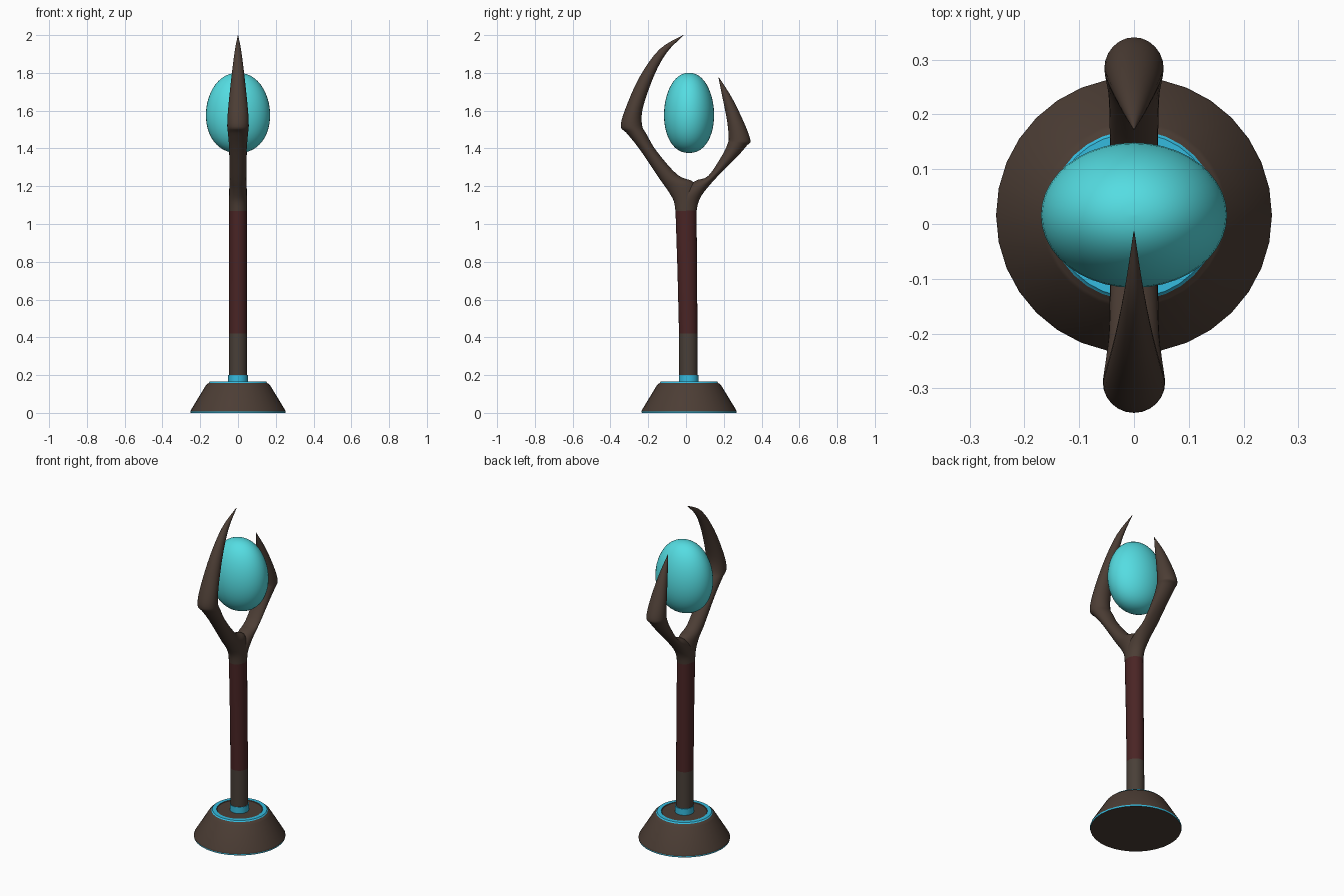
import bpy, bmesh, math
from mathutils import Vector

if "Cube" in bpy.data.objects:
    bpy.data.objects.remove(bpy.data.objects["Cube"])

def mat(name, rgb):
    m = bpy.data.materials.new(name)
    m.diffuse_color = (*rgb, 1)
    m.use_nodes = True
    m.node_tree.nodes["Principled BSDF"].inputs["Base Color"].default_value = m.diffuse_color
    return m

BROWN = mat("dark brown", (0.072, 0.047, 0.035))
GREY = mat("grey brown", (0.067, 0.050, 0.039))
RED = mat("dark red grip", (0.068, 0.018, 0.018))
BLUE = mat("blue trim", (0.035, 0.50, 0.74))
TEAL = mat("turquoise", (0.09, 0.72, 0.76))

def finish(name, bm, mats, rule=None, angle=40):
    """Turn a bmesh into a smooth object, materials picked by a rule on the face centre."""
    bmesh.ops.recalc_face_normals(bm, faces=bm.faces)
    if rule:
        for f in bm.faces:
            f.material_index = rule(f)
    me = bpy.data.meshes.new(name)
    bm.to_mesh(me)
    bm.free()
    for m in mats:
        me.materials.append(m)
    ob = bpy.data.objects.new(name, me)
    bpy.context.collection.objects.link(ob)
    bpy.ops.object.select_all(action='DESELECT')
    ob.select_set(True)
    bpy.context.view_layer.objects.active = ob
    bpy.ops.object.shade_smooth_by_angle(angle=math.radians(angle))
    return ob

def skin(rings):
    """Bridge a list of closed rings of points and cap both ends."""
    bm = bmesh.new()
    vs = [[bm.verts.new(p) for p in r] for r in rings]
    n = len(vs[0])
    for a, b in zip(vs, vs[1:]):
        for i in range(n):
            j = (i + 1) % n
            bm.faces.new((a[i], a[j], b[j], b[i]))
    bm.faces.new(vs[0])
    bm.faces.new(vs[-1])
    return bm

def lathe(profile, y, n=32, sy=1.0):
    return skin([[(r * math.cos(2 * math.pi * i / n), y + sy * r * math.sin(2 * math.pi * i / n), z)
                  for i in range(n)] for r, z in profile])

def loft(sections, n=24, sub=1):
    """Sections: (outer y, outer z, inner y, inner z, half width in x), smoothed between."""
    S = [Vector(s) for s in sections]
    out = []
    for k in range(len(S) - 1):
        p0, p1, p2, p3 = S[max(k - 1, 0)], S[k], S[k + 1], S[min(k + 2, len(S) - 1)]
        for s in range(sub):
            t = s / sub
            out.append(0.5 * (2 * p1 + (p2 - p0) * t + (2 * p0 - 5 * p1 + 4 * p2 - p3) * t * t
                              + (3 * p1 - p0 - 3 * p2 + p3) * t ** 3))
    out.append(S[-1])
    rings = []
    for oy, oz, iy, iz, w in out:
        ring = []
        for i in range(n):
            a = 2 * math.pi * i / n
            c = (1 + math.cos(a)) / 2
            ring.append((w * math.sin(a), oy + (iy - oy) * c, oz + (iz - oz) * c))
        rings.append(ring)
    return skin(rings)

Y0 = 0.016  # base and orb sit slightly behind the middle

# Base: sloped foot with blue bottom edge and blue ring on top
def base_rule(f):
    c = f.calc_center_median()
    r = max(math.hypot(v.co.x, v.co.y - Y0) for v in f.verts)
    low = max(v.co.z for v in f.verts) < 0.012 and min(v.co.z for v in f.verts) < max(v.co.z for v in f.verts) - 0.001
    return 1 if low or (c.z > 0.155 and 0.13 < r < 0.158) else 0

finish("base", lathe([(0.25, 0), (0.252, 0.008), (0.249, 0.016), (0.17, 0.146), (0.164, 0.153),
                      (0.155, 0.158), (0.150, 0.165), (0.127, 0.165), (0.124, 0.162), (0.03, 0.162)], Y0),
       [BROWN, BLUE], base_rule, 35)

# Collar at the foot of the shaft
finish("collar", lathe([(0.052, 0.155), (0.052, 0.2)], 0.014, 24), [BLUE])

# Shaft: bare wood below, red grip above, leaning slightly forward
finish("shaft", loft([(-0.035, 0.15, 0.063, 0.15, 0.048), (-0.036, 0.2, 0.062, 0.2, 0.048),
                      (-0.037, 0.42, 0.061, 0.42, 0.048), (-0.045, 0.75, 0.058, 0.75, 0.047),
                      (-0.056, 1.08, 0.056, 1.08, 0.047)]),
       [GREY, RED], lambda f: int(f.calc_center_median().z > 0.42))

# Fork: two bent prongs that grow out of the shaft
prongs = {
    "tall_prong": [
        (-0.056, 1.07, 0.056, 1.07, 0.047), (-0.066, 1.125, 0.058, 1.15, 0.047),
        (-0.098, 1.18, 0.040, 1.222, 0.046), (-0.137, 1.235, -0.045, 1.26, 0.044),
        (-0.245, 1.395, -0.155, 1.385, 0.046), (-0.315, 1.482, -0.207, 1.472, 0.053),
        (-0.345, 1.517, -0.233, 1.525, 0.057), (-0.322, 1.607, -0.227, 1.62, 0.052),
        (-0.245, 1.78, -0.167, 1.79, 0.034), (-0.14, 1.925, -0.10, 1.91, 0.017),
        (-0.016, 2.0, -0.014, 1.997, 0.001)],
    "short_prong": [
        (0.056, 1.07, -0.056, 1.07, 0.047), (0.066, 1.115, -0.05, 1.14, 0.047),
        (0.092, 1.165, 0.045, 1.225, 0.046), (0.165, 1.25, 0.118, 1.255, 0.044),
        (0.265, 1.35, 0.195, 1.37, 0.046), (0.322, 1.415, 0.220, 1.425, 0.052),
        (0.341, 1.442, 0.226, 1.455, 0.054), (0.310, 1.53, 0.217, 1.55, 0.046),
        (0.245, 1.665, 0.191, 1.68, 0.024), (0.174, 1.777, 0.172, 1.775, 0.001)],
}
for name, sections in prongs.items():
    finish(name, loft(sections, sub=4), [BROWN])

# Orb: full egg, wider across x than y
def egg(t):
    c, s = math.cos(t), math.sin(t)
    r = 0.17 * s ** 0.9 * (1 - 0.05 * -c * 1.0)
    return r, 1.588 - 0.212 * c

steps = 24
finish("orb", lathe([(max(egg(math.pi * k / steps)[0], 0.002), egg(math.pi * k / steps)[1])
                     for k in range(steps + 1)], Y0, 40, 0.78), [TEAL], None, 80)
